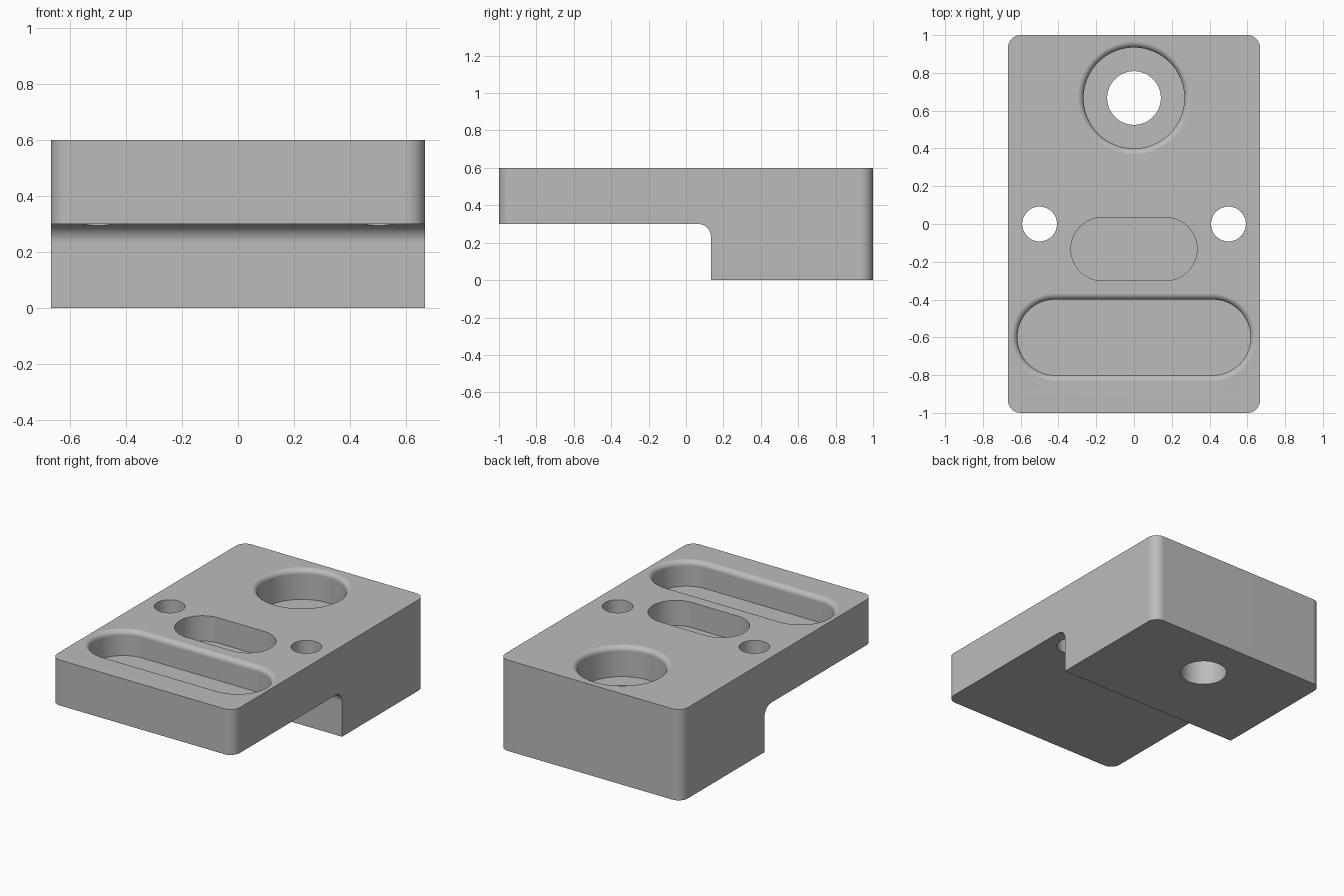
import bpy, bmesh
from math import sin, cos, pi, radians

cube = bpy.data.objects.get("Cube")
if cube:
    bpy.data.objects.remove(cube, do_unlink=True)

TOP = 0.6
HALF_W = 0.667


def loft(name, rings):
    """Solid through a stack of matching point rings."""
    bm = bmesh.new()
    layers = [[bm.verts.new(p) for p in ring] for ring in rings]
    n = len(layers[0])
    for a, b in zip(layers, layers[1:]):
        for i in range(n):
            j = (i + 1) % n
            bm.faces.new((a[i], a[j], b[j], b[i]))
    bm.faces.new(layers[0][::-1])
    bm.faces.new(layers[-1])
    bmesh.ops.recalc_face_normals(bm, faces=bm.faces)
    mesh = bpy.data.meshes.new(name)
    bm.to_mesh(mesh)
    bm.free()
    obj = bpy.data.objects.new(name, mesh)
    bpy.context.collection.objects.link(obj)
    return obj


def rounded_rect(hx, hy, r, z, cx=0, cy=0, seg=24):
    """Rounded rectangle, stadium or circle, depending on the straight lengths hx and hy."""
    points = []
    for k, (sx, sy) in enumerate(((1, 1), (-1, 1), (-1, -1), (1, -1))):
        for i in range(seg + 1):
            # half-step offset avoids doubled points on circles and stadiums
            t = (k + (i + 0.5) / (seg + 1)) * pi / 2 if hx * hy == 0 else (k + i / seg) * pi / 2
            points.append((cx + sx * hx + r * cos(t), cy + sy * hy + r * sin(t), z))
    return points


def cut(target, cutter):
    mod = target.modifiers.new(cutter.name, "BOOLEAN")
    mod.operation = "DIFFERENCE"
    mod.solver = "EXACT"
    mod.object = cutter
    bpy.context.view_layer.objects.active = target
    bpy.ops.object.modifier_apply(modifier=mod.name)
    bpy.data.objects.remove(cutter, do_unlink=True)


def pocket(name, hx, r, cx, cy, floor, rim=0.0):
    """Cutter with a flat floor and an optional rounded-over rim."""
    levels = [(r, floor)]
    if rim:
        for i in range(9):
            t = i / 8 * pi / 2
            levels.append((r + rim * (1 - cos(t)), TOP - rim + rim * sin(t)))
    levels.append((levels[-1][0], TOP + 0.1))
    return loft(name, [rounded_rect(hx, 0, rad, z, cx, cy) for rad, z in levels])


# Block with rounded vertical corners
corner = 0.067
body = loft("mounting_block", [rounded_rect(HALF_W - corner, 1 - corner, corner, z, seg=10)
                               for z in (0, TOP)])

# Step under the front, with a filleted inner corner
fillet, step_y, step_z = 0.067, 0.133, 0.3
profile = [(-1.2, -0.2), (step_y, -0.2)]
for i in range(11):
    t = i / 10 * pi / 2
    profile.append((step_y - fillet + fillet * cos(t), step_z - fillet + fillet * sin(t)))
profile.append((-1.2, step_z))
cut(body, loft("step_cutter", [[(x, y, z) for y, z in profile] for x in (-1, 1)]))

# Pockets and holes
cut(body, pocket("front_slot", 0.417, 0.2, 0, -0.6, TOP - 0.167, rim=0.033))
cut(body, pocket("middle_slot", 0.167, 0.167, 0, -0.133, TOP - 0.167))
cut(body, pocket("counterbore", 0, 0.267, 0, 0.667, TOP - 0.2, rim=0.033))
cut(body, pocket("bolt_hole", 0, 0.142, 0, 0.667, -0.1))
for side in (-1, 1):
    cut(body, pocket("side_hole", 0, 0.092, side * 0.5, 0, -0.1))

# Plain grey metal
grey = bpy.data.materials.new("plain_grey")
grey.use_nodes = True
colour = (0.5, 0.5, 0.5, 1)
grey.diffuse_color = colour
grey.node_tree.nodes["Principled BSDF"].inputs["Base Color"].default_value = colour
body.data.materials.clear()
body.data.materials.append(grey)
for face in body.data.polygons:
    face.material_index = 0

# Smooth rounded walls, crisp flat faces
bpy.ops.object.select_all(action="DESELECT")
body.select_set(True)
bpy.context.view_layer.objects.active = body
bpy.ops.object.shade_smooth_by_angle(angle=radians(30))
weighted = body.modifiers.new("flat_face_normals", "WEIGHTED_NORMAL")
weighted.keep_sharp = True
